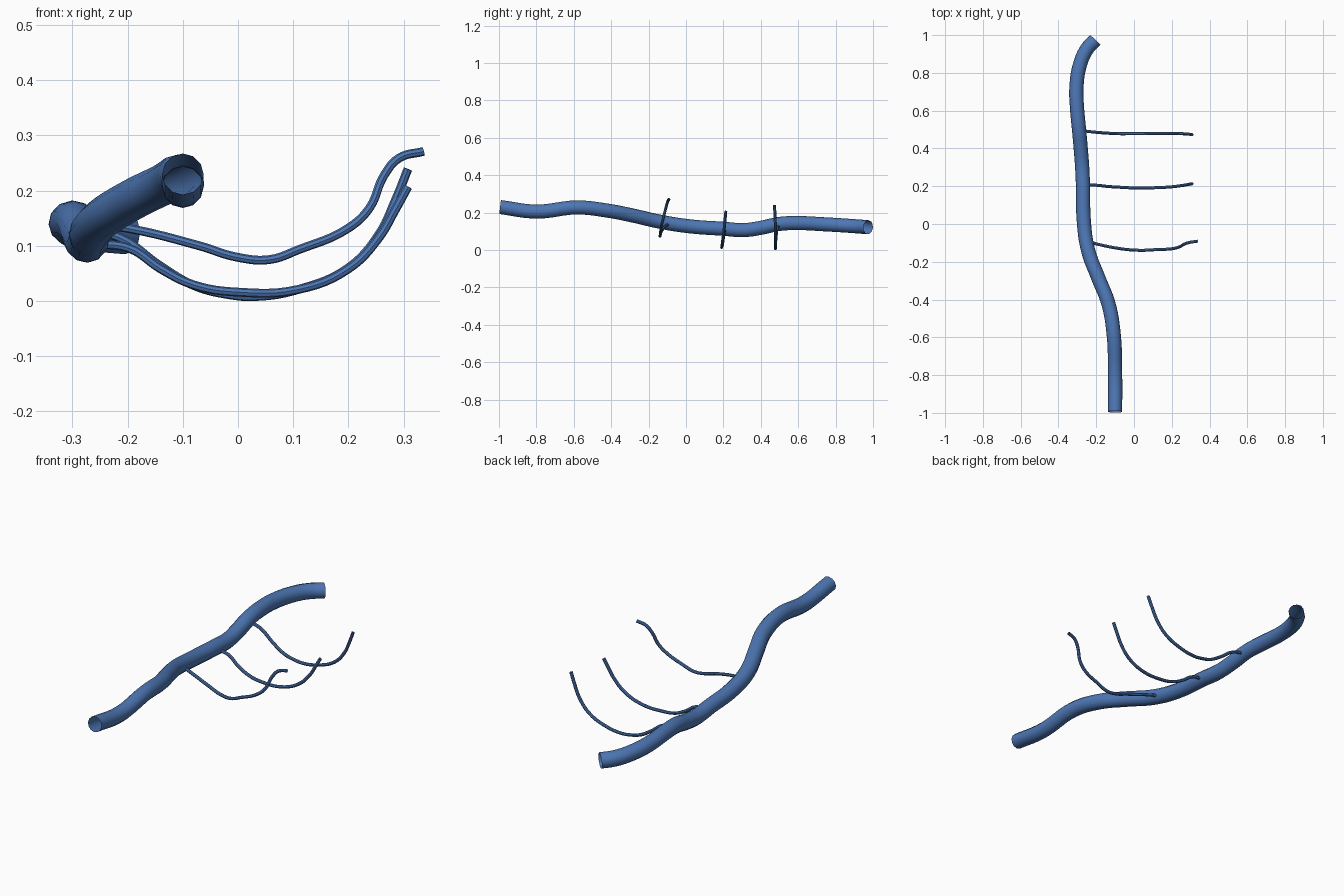
import bpy
import math

blue = bpy.data.materials.new("vessel_blue")
blue.diffuse_color = (0.075, 0.185, 0.46, 1)


def tube(name, points, radius, bevel_res, steps):
    """Open-ended round tube swept smoothly through the points."""
    curve = bpy.data.curves.new(name, "CURVE")
    curve.dimensions = "3D"
    curve.bevel_depth = radius
    curve.bevel_resolution = bevel_res
    curve.resolution_u = steps
    curve.use_fill_caps = False
    spline = curve.splines.new("BEZIER")
    spline.bezier_points.add(len(points) - 1)
    for bp, co in zip(spline.bezier_points, points):
        bp.co = co
        bp.handle_left_type = bp.handle_right_type = "AUTO"
    curve.materials.append(blue)
    obj = bpy.data.objects.new(name, curve)
    bpy.context.collection.objects.link(obj)
    bpy.ops.object.select_all(action="DESELECT")
    obj.select_set(True)
    bpy.context.view_layer.objects.active = obj
    bpy.ops.object.convert(target="MESH")
    bpy.ops.object.shade_smooth_by_angle(angle=math.radians(40))
    return obj


# Main trunk, front to back
tube("main_trunk", [
    (-0.10, -0.994, 0.230), (-0.10, -0.80, 0.206), (-0.108, -0.58, 0.228),
    (-0.136, -0.42, 0.211), (-0.187, -0.29, 0.186), (-0.243, -0.14, 0.152),
    (-0.266, 0.02, 0.127), (-0.27, 0.20, 0.114), (-0.275, 0.31, 0.107),
    (-0.282, 0.40, 0.119), (-0.291, 0.50, 0.140), (-0.302, 0.62, 0.144),
    (-0.305, 0.72, 0.139), (-0.287, 0.84, 0.132), (-0.25, 0.925, 0.126),
    (-0.205, 0.974, 0.122)], 0.0375, 4, 6)

# Front side branch
tube("front_branch", [
    (-0.25, -0.09, 0.138), (-0.196, -0.106, 0.131), (-0.07, -0.131, 0.100),
    (0.0, -0.138, 0.079), (0.057, -0.139, 0.075), (0.11, -0.136, 0.093),
    (0.20, -0.131, 0.132), (0.238, -0.122, 0.168), (0.265, -0.107, 0.228),
    (0.292, -0.098, 0.259), (0.336, -0.091, 0.271)], 0.008, 2, 6)

# Middle side branch
tube("middle_branch", [
    (-0.26, 0.208, 0.104), (-0.196, 0.205, 0.095), (-0.14, 0.199, 0.058),
    (-0.08, 0.195, 0.029), (0.0, 0.191, 0.016), (0.11, 0.192, 0.021),
    (0.20, 0.197, 0.058), (0.255, 0.204, 0.114), (0.285, 0.209, 0.165),
    (0.308, 0.213, 0.207)], 0.008, 2, 6)

# Back side branch
tube("back_branch", [
    (-0.28, 0.495, 0.128), (-0.215, 0.487, 0.115), (-0.14, 0.481, 0.063),
    (-0.08, 0.478, 0.028), (-0.02, 0.478, 0.012), (0.03, 0.478, 0.008),
    (0.11, 0.479, 0.021), (0.20, 0.479, 0.060), (0.255, 0.478, 0.120),
    (0.285, 0.476, 0.182), (0.308, 0.473, 0.239)], 0.008, 2, 6)
